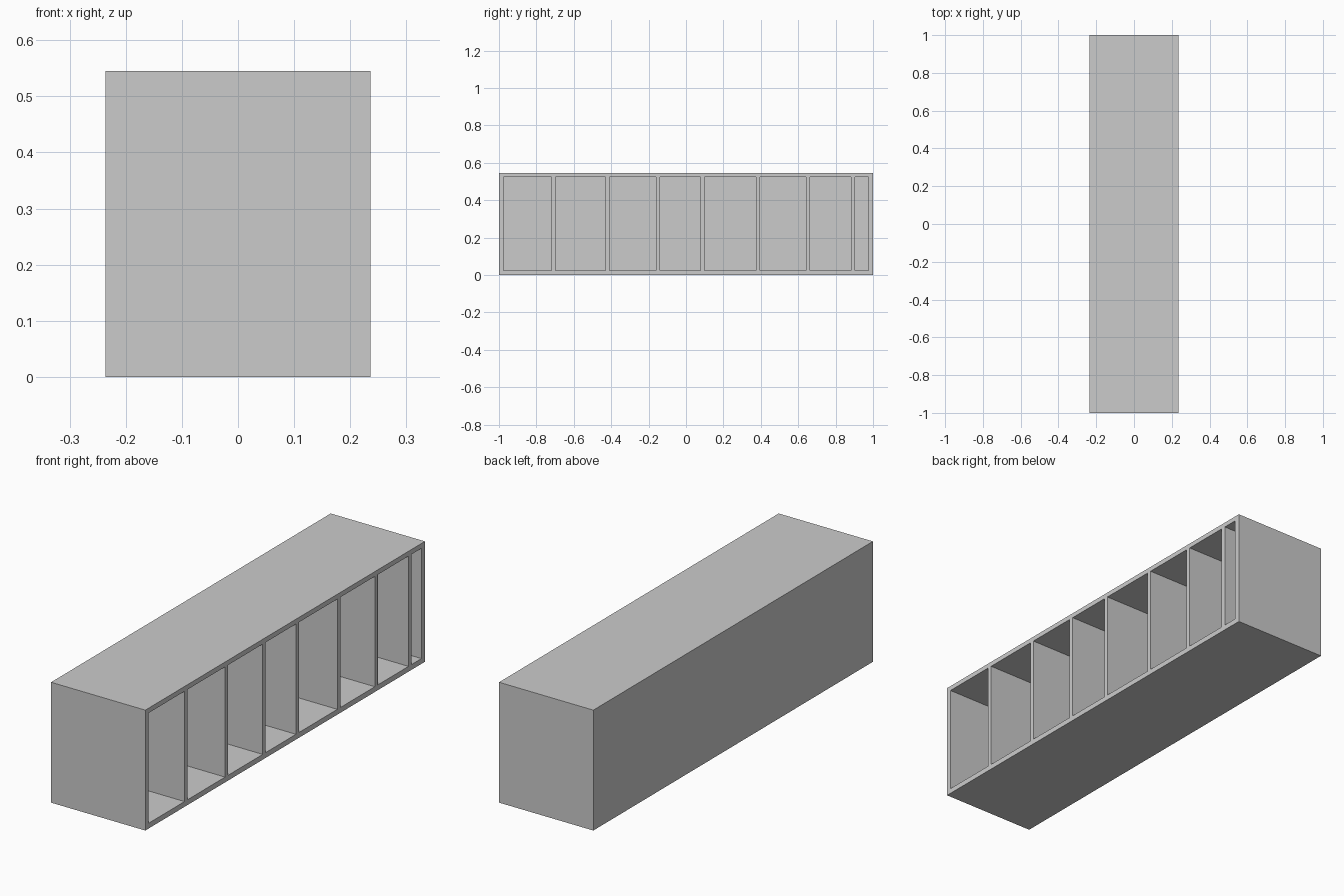
import bpy

if "Cube" in bpy.data.objects:
    bpy.data.objects.remove(bpy.data.objects["Cube"])

X, Y, H = 0.236, 1.0, 0.545      # half depth, half length, height
T = 0.022                        # board thickness
FLOOR, CEIL = 0.024, H - T


def board(name, x0, x1, y0, y1, z0, z1):
    bpy.ops.mesh.primitive_cube_add(
        size=1, location=((x0 + x1) / 2, (y0 + y1) / 2, (z0 + z1) / 2))
    ob = bpy.context.object
    ob.name = name
    ob.scale = (x1 - x0, y1 - y0, z1 - z0)
    bpy.ops.object.transform_apply(location=False, rotation=False, scale=True)
    return ob


# Outer case, open on the +x side
left_in, right_in = -0.977, 0.975
board("bottom_board", -X, X, -Y, Y, 0, FLOOR)
board("top_board", -X, X, -Y, Y, CEIL, H)
board("front_end_panel", -X, X, -Y, left_in, FLOOR, CEIL)
board("back_end_panel", -X, X, right_in, Y, FLOOR, CEIL)
board("rear_panel", -X, -X + T, left_in, right_in, FLOOR, CEIL)

# Unevenly spaced upright dividers
for i, y in enumerate((-0.709, -0.419, -0.150, 0.088, 0.384, 0.652, 0.893)):
    board(f"divider_{i + 1}", -X + T, X, y - 0.0105, y + 0.0105, FLOOR, CEIL)
